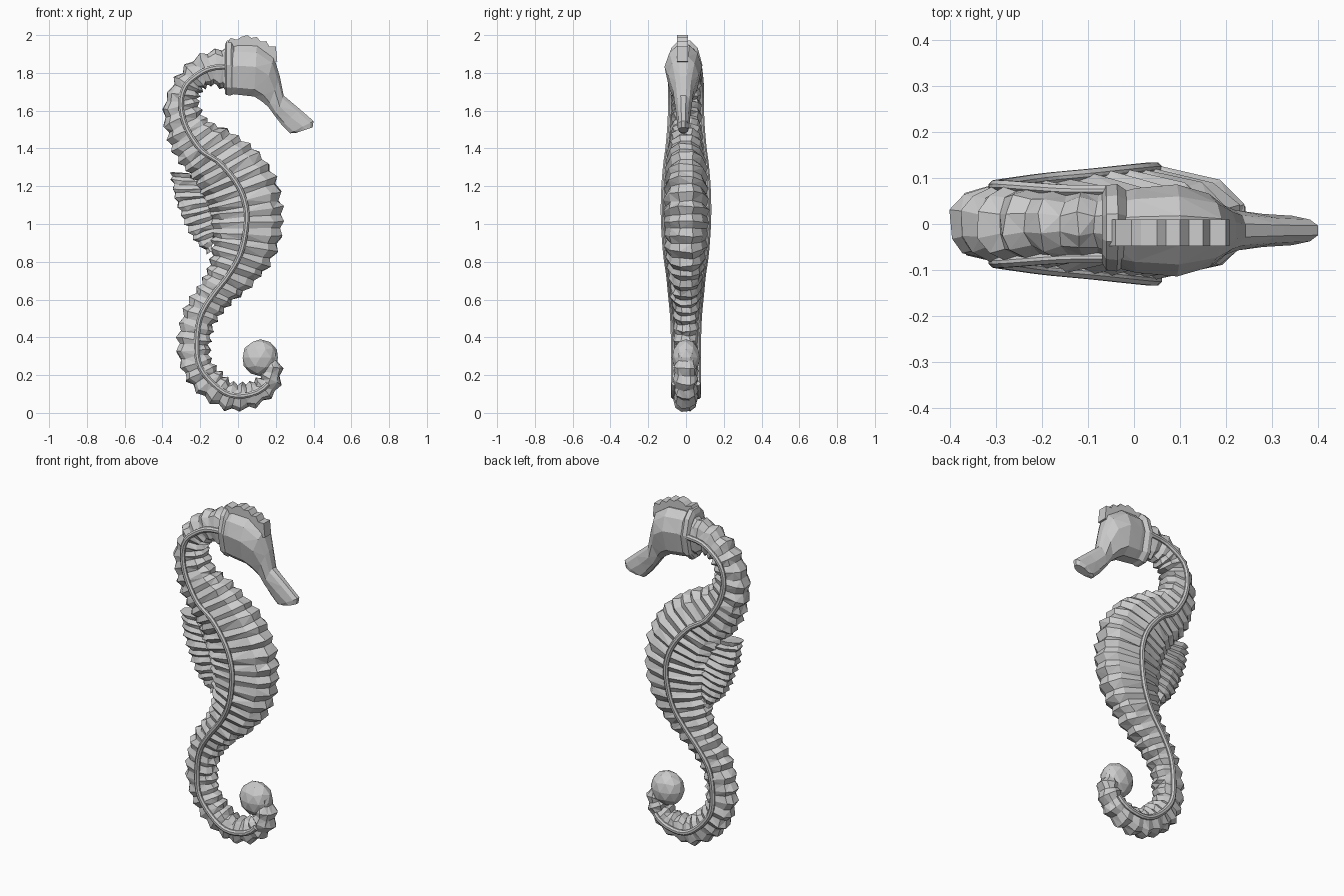
import bpy, bmesh, random
from mathutils import Vector

if "Cube" in bpy.data.objects:
    bpy.data.objects.remove(bpy.data.objects["Cube"])

random.seed(4)
# cross-section: (position back-to-belly, share of half width); 't' is the side ridge
HALF = [(0, .32), (.14, .74), ('t', 1), (.86, .74), (1, .32)]


def finish(name, bm):
    bmesh.ops.recalc_face_normals(bm, faces=bm.faces)
    me = bpy.data.meshes.new(name)
    bm.to_mesh(me)
    bm.free()
    ob = bpy.data.objects.new(name, me)
    bpy.context.collection.objects.link(ob)
    return ob


def loft(name, rings, half=HALF, jitter=0, tri=False):
    """Skin rings of (back xz, belly xz, ridge share, half width, y centre)."""
    bm = bmesh.new()
    loops = []
    for b, f, t, w, yc in rings:
        loop = []
        for side, pts in ((1, half), (-1, half[::-1])):
            for s, k in pts:
                p = b.lerp(f, t if s == 't' else s)
                j = [random.uniform(-jitter, jitter) for _ in range(3)]
                loop.append(bm.verts.new((p.x + j[0], yc + side * w * k + j[1], p.y + j[2])))
        loops.append(loop)
    n = len(loops[0])
    for a, c in zip(loops, loops[1:]):
        for i in range(n):
            k = (i + 1) % n
            bm.faces.new((a[i], a[k], c[k], c[i]))
    bm.faces.new(loops[0])
    bm.faces.new(loops[-1])
    if tri:
        bmesh.ops.triangulate(bm, faces=bm.faces)
    return finish(name, bm)


def spline(st, steps=16):
    """Catmull-Rom through rows of numbers."""
    v = [Vector(r) for r in st]
    v = [2 * v[0] - v[1]] + v + [2 * v[-1] - v[-2]]
    out = []
    for p, a, b, q in zip(v, v[1:], v[2:], v[3:]):
        for i in range(steps):
            u = i / steps
            out.append(.5 * (2 * a + (b - p) * u + (2 * p - 5 * a + 4 * b - q) * u * u
                             + (3 * a - p - 3 * b + q) * u ** 3))
    return out + [v[-2]]


def split(r):
    return Vector((r[0], r[1])), Vector((r[2], r[3])), r[4], r[5]


def mid(r):
    b, f, t, _ = split(r)
    return b.lerp(f, t)


def even(rows, n):
    """Pick n rows evenly spaced along the ridge line."""
    d = [0]
    for a, b in zip(rows, rows[1:]):
        d.append(d[-1] + (mid(b) - mid(a)).length)
    return [rows[min(range(len(d)), key=lambda k: abs(d[k] - d[-1] * i / (n - 1)))]
            for i in range(n)]


def ribbed(rows, depth, wdepth):
    """Sink every second ring to form ribs."""
    rings = []
    for i, r in enumerate(rows):
        b, f, t, w = split(r)
        if i % 2:
            c = b.lerp(f, t)
            b = b + (c - b).normalized() * depth
            f = f + (c - f).normalized() * depth
            w *= wdepth
        rings.append((b, f, t, w, 0))
    return rings


# body, neck and tail: back x, z, belly x, z, ridge share, half width
BODY = [
    (-.05, 1.94, -.05, 1.69, .42, .075), (-.165, 1.92, -.12, 1.73, .5, .075),
    (-.27, 1.855, -.165, 1.72, .5, .08), (-.355, 1.75, -.195, 1.69, .45, .085),
    (-.4, 1.595, -.203, 1.645, .5, .085), (-.375, 1.44, -.165, 1.565, .5, .09),
    (-.31, 1.315, -.05, 1.5, .43, .1), (-.24, 1.235, .07, 1.42, .47, .11),
    (-.19, 1.13, .19, 1.28, .5, .12), (-.16, 1.05, .24, 1.105, .51, .124),
    (-.15, .96, .235, .945, .49, .12), (-.145, .875, .175, .785, .48, .11),
    (-.165, .77, .08, .675, .46, .095), (-.22, .67, -.035, .57, .47, .085),
    (-.29, .55, -.11, .485, .52, .075), (-.325, .4, -.14, .38, .58, .07),
    (-.305, .23, -.135, .285, .57, .07), (-.215, .1, -.08, .215, .55, .07),
    (-.065, .01, -.015, .165, .54, .07), (.105, .03, .065, .17, .52, .068),
    (.215, .12, .11, .2, .5, .066), (.24, .24, .125, .245, .5, .062),
    (.205, .325, .13, .27, .5, .05)]
rows = spline(BODY)
loft("body", ribbed(even(rows, 83), .021, .87), jitter=.005, tri=True)

# thin raised line along each flank
path = even(rows, 70)[:-4]
for side, label in ((1, "left"), (-1, "right")):
    rings = []
    for r in path:
        b, f, t, w = split(r)
        c, d = b.lerp(f, t), (f - b).normalized() * .015
        rings.append((c - d, c + d, .5, .012, side * (w - .002)))
    loft(label + "_side_ridge", rings, [(0, .3), (.3, 1), (.7, 1), (1, .3)])

# curled tail tip
bm = bmesh.new()
bmesh.ops.create_icosphere(bm, subdivisions=2, radius=1)
for v in bm.verts:
    v.co = (.118 + v.co.x * .098, v.co.y * .076, .292 + v.co.z * .098)
finish("tail_tip", bm)

# back fin
FIN = [(-.36, 1.275, -.25, 1.265, .5, .045), (-.347, 1.18, -.19, 1.18, .5, .055),
       (-.31, 1.065, -.15, 1.1, .5, .06), (-.25, .935, -.12, .98, .5, .055),
       (-.165, .84, -.13, .87, .5, .04)]
loft("back_fin", ribbed(even(spline(FIN), 21), .014, .78),
     [(0, .5), (.2, .8), ('t', 1), (1, .9)], jitter=.004, tri=True)

# head and snout: top x, z, underside x, z, widest share, half width
HEAD = [(-.055, 1.935, -.045, 1.69, .45, .078), (.0, 1.95, .01, 1.683, .42, .092),
        (.1, 1.945, .085, 1.675, .42, .1), (.19, 1.885, .125, 1.65, .42, .08),
        (.222, 1.78, .16, 1.62, .45, .055), (.242, 1.68, .2, 1.565, .5, .044),
        (.325, 1.61, .235, 1.52, .5, .036), (.4, 1.545, .275, 1.48, .45, .032),
        (.395, 1.512, .31, 1.483, .45, .027)]
loft("head", [(*split(r), -.014) for r in HEAD], tri=True)

# collar behind the head
COLLAR = [(-.07, 1.945, -.07, 1.69, .45, .075), (-.06, 1.97, -.062, 1.683, .45, .092),
          (-.035, 1.972, -.04, 1.68, .45, .095), (-.015, 1.94, -.015, 1.69, .45, .08)]
loft("collar", [(*split(r), -.008) for r in COLLAR])

# stepped crest on top of the head
CREST = [(-.06, 1.95), (-.04, 1.985), (-.005, 1.975), (.015, 1.99), (.05, 2.0), (.07, 1.985),
         (.1, 1.99), (.12, 1.965), (.15, 1.968), (.165, 1.94), (.2, 1.94), (.208, 1.86),
         (.12, 1.85), (-.04, 1.85)]
bm = bmesh.new()
face = bm.faces.new([bm.verts.new((x, -.048, z)) for x, z in CREST])
ext = bmesh.ops.extrude_face_region(bm, geom=[face])
for v in ext["geom"]:
    if isinstance(v, bmesh.types.BMVert):
        v.co.y += .058
finish("head_crest", bm)
